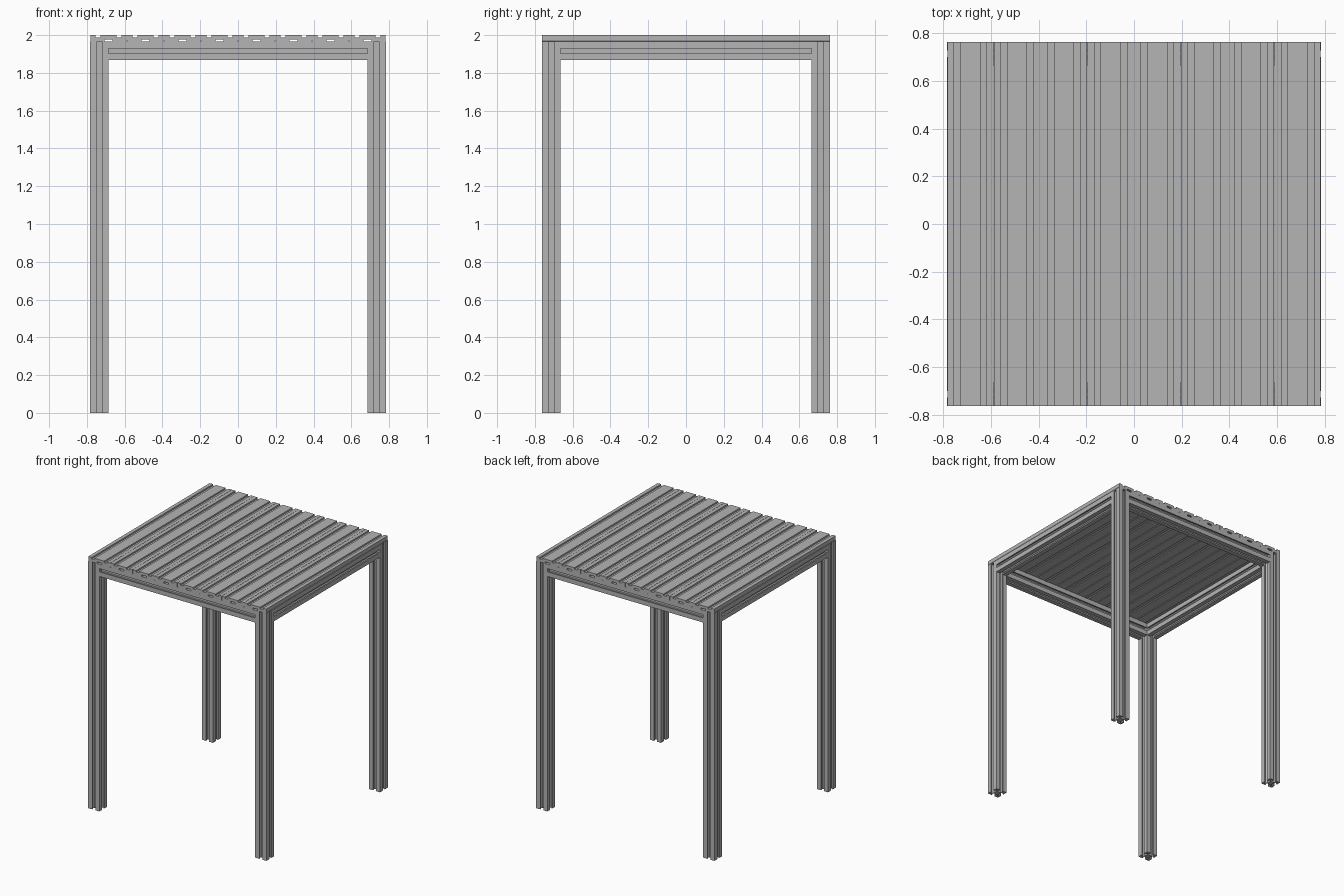
import bpy
import bmesh
from mathutils import Vector

cube = bpy.data.objects.get("Cube")
if cube:
    bpy.data.objects.remove(cube, do_unlink=True)

# One bare-metal colour for everything
metal = bpy.data.materials.new("aluminium grey")
metal.use_nodes = True
GREY = (0.46, 0.46, 0.46, 1)
metal.diffuse_color = GREY
metal.node_tree.nodes["Principled BSDF"].inputs["Base Color"].default_value = GREY

HALF_X, HALF_Y = 0.783, 0.762    # outer half sizes of the table
H = 0.049                        # half width of the framing profile
FRAME_TOP, TOP = 1.965, 2.0
PLANKS = 8


def extrude_profile(name, points, start, u, v, along):
    """Sweep a closed 2D profile (on axes u, v) from start by the vector along."""
    u, v, along, start = map(Vector, (u, v, along, start))
    bm = bmesh.new()
    face = bm.faces.new([bm.verts.new(start + u * a + v * b) for a, b in points])
    swept = bmesh.ops.extrude_face_region(bm, geom=[face], use_keep_orig=True)
    moved = [g for g in swept["geom"] if isinstance(g, bmesh.types.BMVert)]
    bmesh.ops.translate(bm, verts=moved, vec=along)
    bmesh.ops.recalc_face_normals(bm, faces=bm.faces)
    mesh = bpy.data.meshes.new(name)
    bm.to_mesh(mesh)
    bm.free()
    mesh.materials.append(metal)
    obj = bpy.data.objects.new(name, mesh)
    bpy.context.collection.objects.link(obj)
    return obj


def slotted_square():
    """Square framing profile with a T-slot in each of its four sides."""
    half = [(-H, H), (-0.013, H), (-0.013, 0.038), (-0.027, 0.038),
            (-0.027, 0.033), (-0.015, 0.021)]
    side = half + [(-x, y) for x, y in reversed(half[1:])]
    points = []
    for _ in range(4):
        points += side
        side = [(y, -x) for x, y in side]
    return points


# Legs and the rails between them
square = slotted_square()
leg_x, leg_y = HALF_X - H, HALF_Y - H
rail_z = FRAME_TOP - H
X, Y, Z = (1, 0, 0), (0, 1, 0), (0, 0, 1)

for sy, end in ((-1, "front"), (1, "back")):
    for sx, side in ((1, "left"), (-1, "right")):
        extrude_profile(f"{end}_{side}_leg", square,
                        (sx * leg_x, sy * leg_y, 0), X, Y, (0, 0, FRAME_TOP))
    span = leg_x - H
    extrude_profile(f"{end}_rail", square, (-span, sy * leg_y, rail_z),
                    Y, Z, (2 * span, 0, 0))

for sx, side in ((1, "left"), (-1, "right")):
    span = leg_y - H
    extrude_profile(f"{side}_rail", square, (sx * leg_x, -span, rail_z),
                    X, Z, (0, 2 * span, 0))

# Tabletop planks: two slots above, one groove below, bevelled lower edges
pitch = 2 * HALF_X / PLANKS
w = pitch / 2 - 0.0008
t = TOP - FRAME_TOP
floor = t - 0.012
right_half = [(0.017, 0.013), (0.022, 0.009), (0.022, 0.004), (0.018, 0),
              (w - 0.004, 0), (w, 0.004), (w, t),
              (0.068, t), (0.068, floor), (0.042, floor), (0.042, t)]
plank = right_half + [(-x, z) for x, z in reversed(right_half)]

for i in range(PLANKS):
    centre = -HALF_X + pitch * (i + 0.5)
    extrude_profile(f"tabletop_plank_{i + 1}", plank,
                    (centre, -HALF_Y, FRAME_TOP), X, Z, (0, 2 * HALF_Y, 0))
